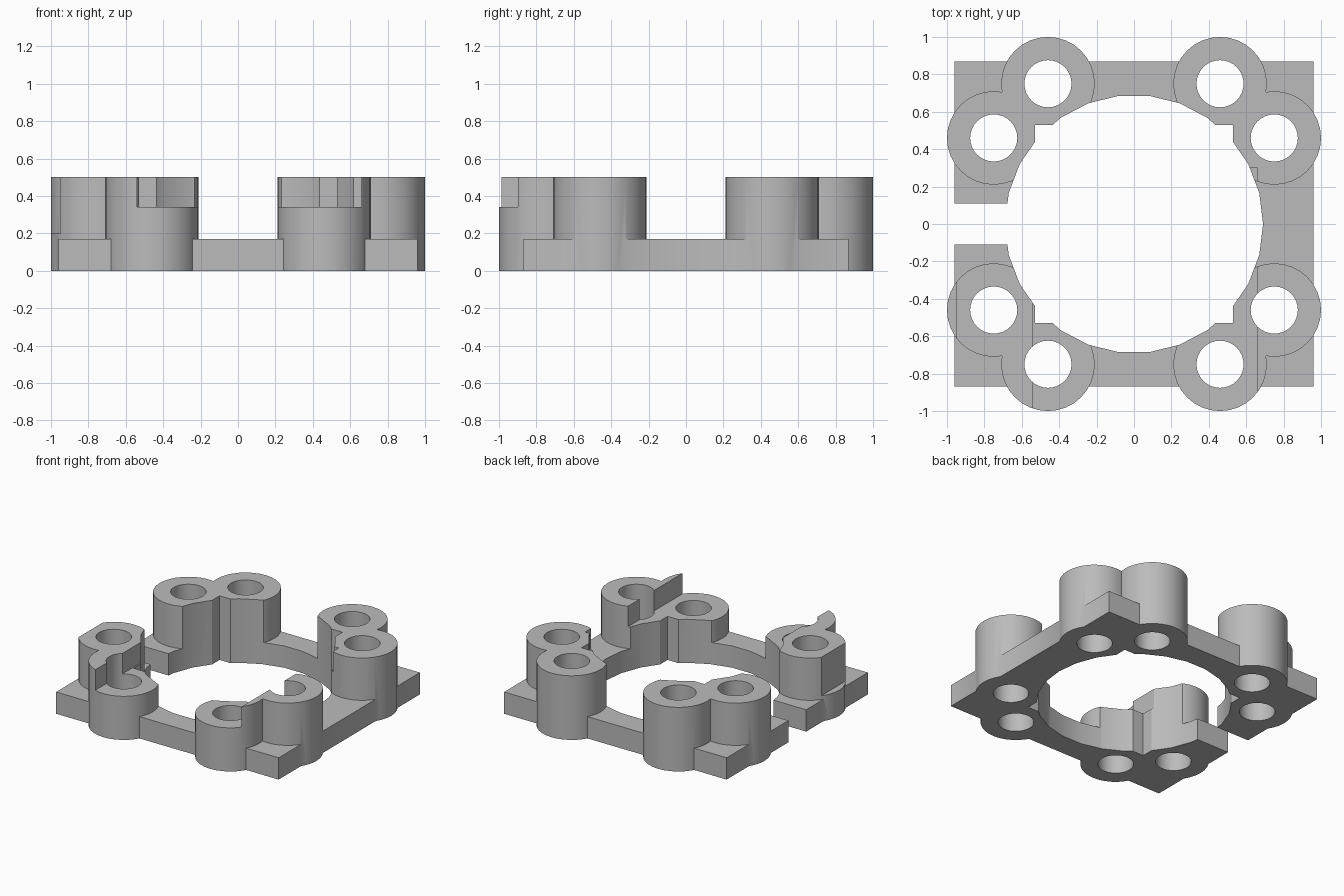
import bpy
import math

if "Cube" in bpy.data.objects:
    bpy.data.objects.remove(bpy.data.objects["Cube"])

grey = bpy.data.materials.new("plain_grey")
grey.use_nodes = True
colour = (0.5, 0.5, 0.5, 1)
grey.diffuse_color = colour
grey.node_tree.nodes["Principled BSDF"].inputs["Base Color"].default_value = colour


def box(name, x0, x1, y0, y1, z0, z1):
    bpy.ops.mesh.primitive_cube_add(
        size=1, location=((x0 + x1) / 2, (y0 + y1) / 2, (z0 + z1) / 2))
    ob = bpy.context.object
    ob.name = name
    ob.scale = (x1 - x0, y1 - y0, z1 - z0)
    bpy.ops.object.transform_apply(location=True, rotation=False, scale=True)
    return ob


def cylinder(name, x, y, radius, z0, z1, sides, turn=0):
    bpy.ops.mesh.primitive_cylinder_add(
        vertices=sides, radius=radius, depth=z1 - z0,
        location=(x, y, (z0 + z1) / 2), rotation=(0, 0, turn))
    ob = bpy.context.object
    ob.name = name
    bpy.ops.object.transform_apply(location=True, rotation=True, scale=True)
    return ob


def combine(target, tool, operation):
    mod = target.modifiers.new(tool.name, 'BOOLEAN')
    mod.operation = operation
    mod.solver = 'EXACT'
    mod.object = tool
    bpy.context.view_layer.objects.active = target
    bpy.ops.object.modifier_apply(modifier=mod.name)
    bpy.data.objects.remove(tool)


# Square base plate with a pair of round bosses at each corner
frame = box("mounting_frame", -0.96, 0.96, -0.87, 0.87, 0, 0.17)
centres = [(sx * x, sy * y) for sx in (-1, 1) for sy in (-1, 1)
           for x, y in ((0.46, 0.75), (0.75, 0.46))]
for x, y in centres:
    combine(frame, cylinder("boss", x, y, 0.25, 0, 0.5, 32), 'UNION')

# Large central opening with squared corner grooves
combine(frame, cylinder("opening", 0, 0, 0.69, -1, 1, 26, math.pi / 2), 'DIFFERENCE')
combine(frame, box("corner_grooves", -0.53, 0.53, -0.53, 0.53, -1, 1), 'DIFFERENCE')

# Bolt holes
for x, y in centres:
    combine(frame, cylinder("bolt_hole", x, y, 0.126, -1, 1, 32), 'DIFFERENCE')

# Side gap, front clearance step and trimmed boss edge
combine(frame, box("side_gap", -2, -0.5, -0.11, 0.11, -1, 1), 'DIFFERENCE')
combine(frame, box("front_step", -0.54, 0.66, -2, 0.3, 0.34, 1), 'DIFFERENCE')
combine(frame, box("edge_trim", -2, -0.95, -0.8, -0.15, 0.2, 1), 'DIFFERENCE')

# Single material and smooth round walls
frame.data.materials.clear()
frame.data.materials.append(grey)
for face in frame.data.polygons:
    face.material_index = 0
bpy.ops.object.select_all(action='DESELECT')
frame.select_set(True)
bpy.context.view_layer.objects.active = frame
bpy.ops.object.shade_smooth_by_angle(angle=math.radians(30))
